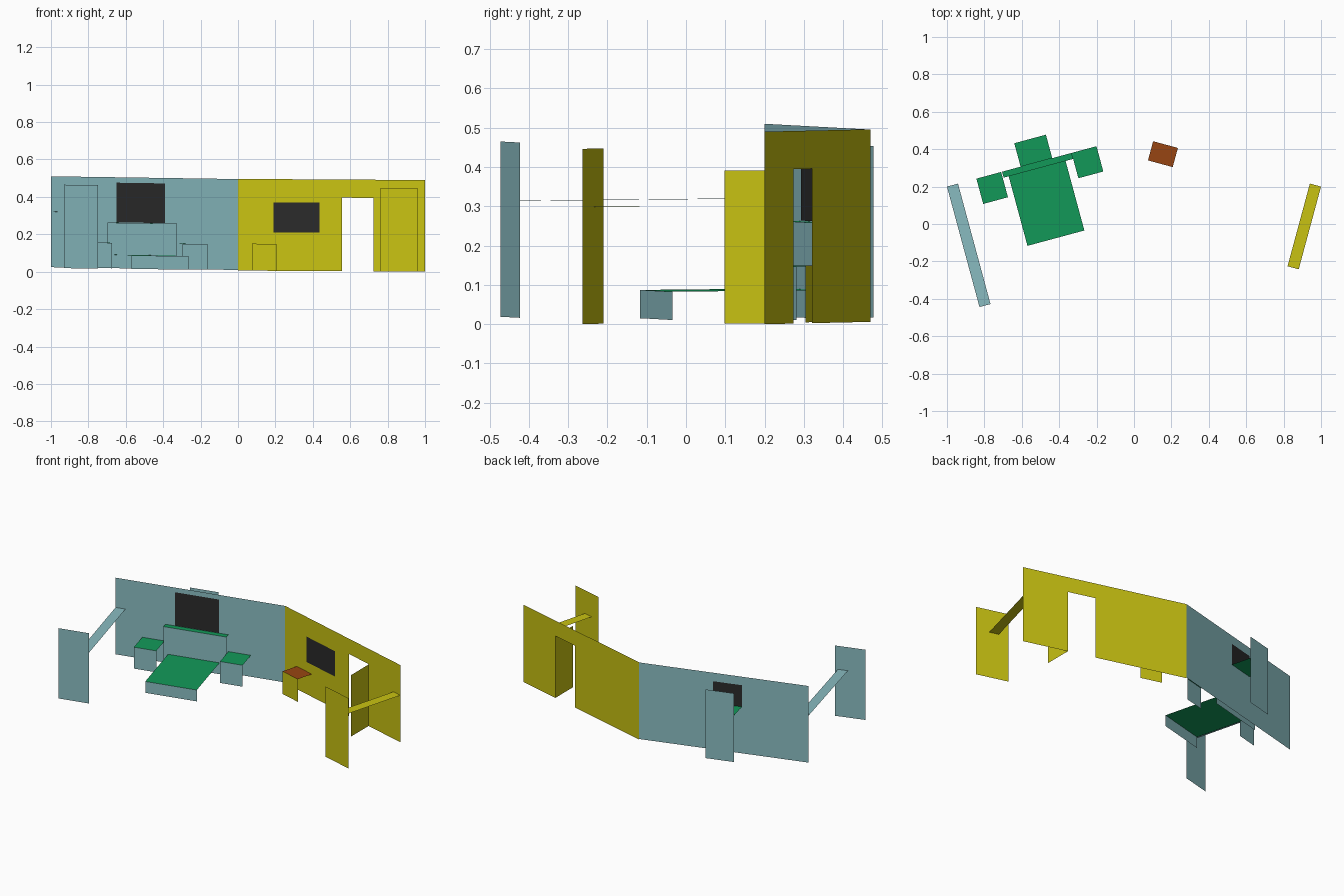
import bpy, bmesh
from mathutils import Vector

if "Cube" in bpy.data.objects:
    bpy.data.objects.remove(bpy.data.objects["Cube"])


def paint(name, rgb):
    m = bpy.data.materials.new(name)
    m.diffuse_color = (*rgb, 1)
    m.use_nodes = True
    m.node_tree.nodes["Principled BSDF"].inputs["Base Color"].default_value = m.diffuse_color
    return m


teal = paint("teal_card", (0.25, 0.50, 0.53))
yellow = paint("yellow_card", (0.58, 0.54, 0.006))
green = paint("green_card", (0.006, 0.32, 0.10))
orange = paint("orange_card", (0.31, 0.06, 0.006))
black = paint("black_card", (0.023, 0.023, 0.023))


class Side:
    """Wall frame: s runs along the wall, d comes out into the room, h is height."""
    def __init__(self, origin, u, n, base):
        self.o, self.u, self.n, self.base = Vector(origin), Vector(u), Vector(n), base

    def pt(self, s, d, h):
        p = self.o + self.u * s + self.n * d
        return (p.x, p.y, self.base(p.x, p.y) + h)

    def mesh(self, name, quads, mat):
        bm = bmesh.new()
        for q in quads:
            bm.faces.new([bm.verts.new(self.pt(*c)) for c in q])
        bmesh.ops.remove_doubles(bm, verts=bm.verts[:], dist=1e-5)
        me = bpy.data.meshes.new(name)
        bm.to_mesh(me)
        bm.free()
        me.materials.append(mat)
        ob = bpy.data.objects.new(name, me)
        bpy.context.collection.objects.link(ob)
        return ob

    def upright(self, name, s0, s1, d, h0, h1, mat):
        return self.mesh(name, [[(s0, d, h0), (s1, d, h0), (s1, d, h1), (s0, d, h1)]], mat)

    def flat(self, name, s0, s1, d0, d1, h, mat):
        return self.mesh(name, [[(s0, d1, h), (s1, d1, h), (s1, d0, h), (s0, d0, h)]], mat)

    def wall(self, name, ss, hs, hole, mat):
        quads = []
        for i, (a, b) in enumerate(zip(ss, ss[1:])):
            for j, (l, t) in enumerate(zip(hs, hs[1:])):
                if (i, j) != hole:
                    quads.append([(a, 0, l), (b, 0, l), (b, 0, t), (a, 0, t)])
        return self.mesh(name, quads, mat)

    def popup(self, name, s0, s1, d0, d1, h, top_mat, front_mat):
        # folded step: horizontal top and a front flap down to the floor
        self.flat(name + "_top", s0, s1, d0, d1, h, top_mat)
        self.upright(name + "_front", s0, s1, d1, 0, h, front_mat)


left = Side((-1, 0.2), (0.9654, 0.2607), (0.2607, -0.9654),
            lambda x, y: 0.024 - 0.0163 * (x + 1) + 0.0058 * (y - 0.2))
right = Side((0, 0.47), (0.9654, -0.2607), (-0.2607, -0.9654),
             lambda x, y: 0.006 - 0.006 * x)
L = 1.0358

# Left wall with the slot left by the rear shelf, and its picture
left.wall("left_wall", [0, 0.408, 0.583, L], [0, 0.295, 0.432, 0.486], (1, 1), teal)
left.upright("left_picture", 0.363, 0.632, 0.0015, 0.245, 0.457, black)

# Bed, headboard and night stands
left.popup("headboard", 0.305, 0.69, 0, 0.033, 0.243, green, teal)
left.popup("bed", 0.333, 0.648, 0.033, 0.418, 0.072, green, teal)
left.popup("left_nightstand", 0.163, 0.30, 0, 0.14, 0.136, green, teal)
left.popup("right_nightstand", 0.69, 0.828, 0, 0.14, 0.136, green, teal)

# Rear shelf and its stand
left.flat("rear_shelf", 0.408, 0.583, 0, -0.13, 0.295, green)
left.upright("rear_stand", 0.408, 0.583, -0.13, 0, 0.436, teal)

# Left side strap and stand
left.flat("left_strap", 0, 0.061, 0, 0.667, 0.297, teal)
left.upright("left_stand", -0.107, 0.08, 0.667, 0, 0.446, teal)

# Right wall with doorway, its window, and the opened door
right.wall("right_wall", [0, 0.575, 0.751, L], [0, 0.393, 0.490], (1, 0), yellow)
right.upright("right_window", 0.197, 0.451, 0.0015, 0.205, 0.366, black)
c, k = 0.751 + 0.176 * 0.2607, 0.176 * 0.9654
right.mesh("door", [[(0.751, 0, 0), (c, k, 0), (c, k, 0.39), (0.751, 0, 0.39)]], yellow)

# Small table
right.popup("table", 0.106, 0.243, 0, 0.106, 0.144, orange, yellow)

# Right side strap and stand
right.flat("right_strap", 0.974, L, 0, 0.458, 0.298, yellow)
right.upright("right_stand", 0.912, 1.118, 0.458, 0, 0.446, yellow)
